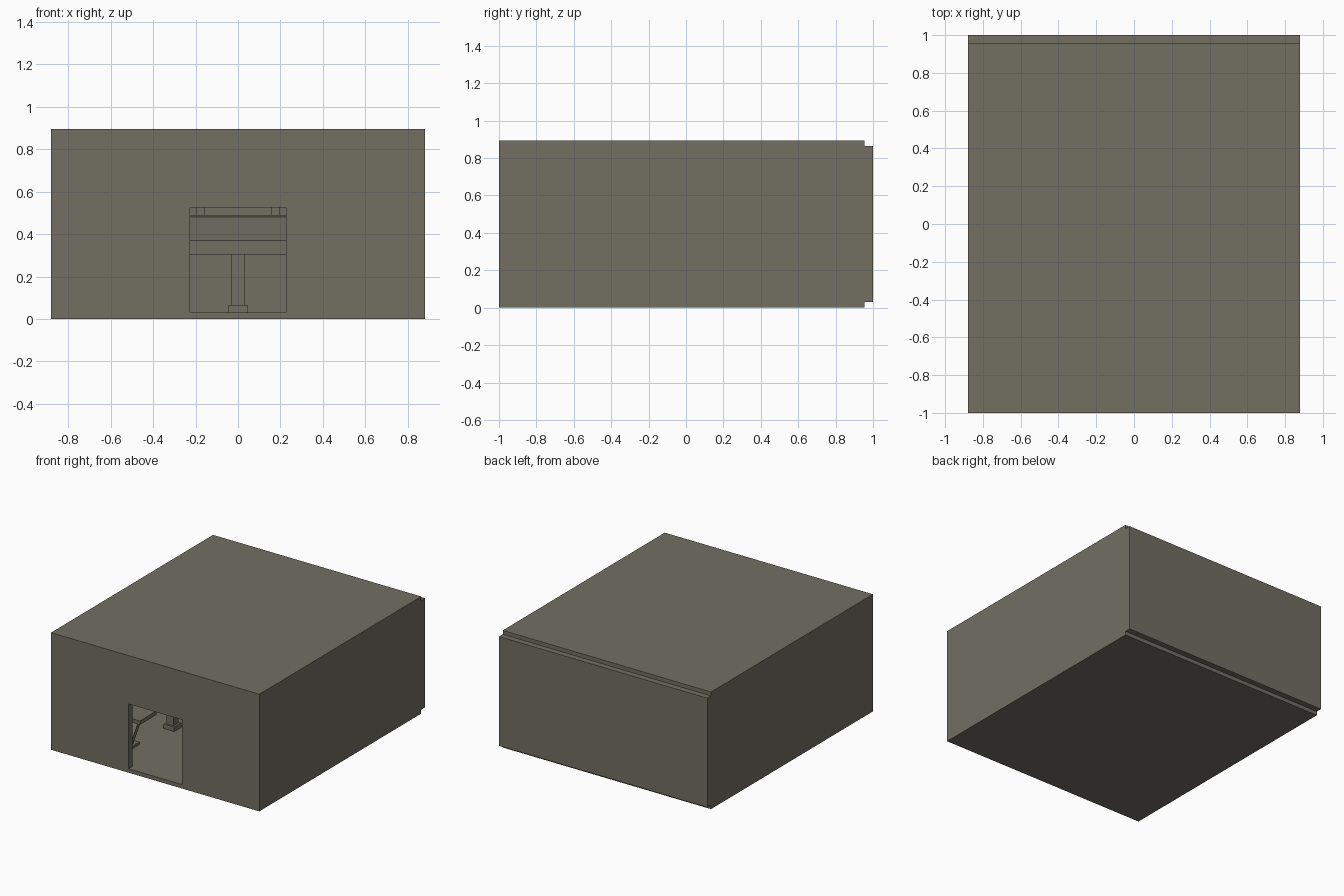
import bpy, bmesh, math
from mathutils import Matrix, Vector

if "Cube" in bpy.data.objects:
    bpy.data.objects.remove(bpy.data.objects["Cube"])

stone = bpy.data.materials.new("grey_brown_stone")
stone.diffuse_color = (0.168, 0.156, 0.124, 1)
stone.use_nodes = True
stone.node_tree.nodes["Principled BSDF"].inputs["Base Color"].default_value = stone.diffuse_color


def finish(name, bm):
    bmesh.ops.recalc_face_normals(bm, faces=bm.faces)
    me = bpy.data.meshes.new(name)
    bm.to_mesh(me)
    bm.free()
    me.materials.append(stone)
    ob = bpy.data.objects.new(name, me)
    bpy.context.collection.objects.link(ob)
    return ob


def box(name, x, y, z):
    """Box from (min, max) ranges."""
    bm = bmesh.new()
    size = [r[1] - r[0] for r in (x, y, z)]
    mid = Vector([(r[0] + r[1]) / 2 for r in (x, y, z)])
    bmesh.ops.create_cube(bm, size=1, matrix=Matrix.Translation(mid) @ Matrix.Diagonal((*size, 1)))
    return finish(name, bm)


def prism(name, x, profile):
    """Extrude a y/z profile along x."""
    bm = bmesh.new()
    f = bm.faces.new([bm.verts.new((x[0], y, z)) for y, z in profile])
    ext = bmesh.ops.extrude_face_region(bm, geom=[f])["geom"]
    bmesh.ops.translate(bm, vec=(x[1] - x[0], 0, 0),
                        verts=[v for v in ext if isinstance(v, bmesh.types.BMVert)])
    return finish(name, bm)


W, T, F, H = 0.88, 0.045, 0.03, 0.895   # half width, wall, slab, height
DW, DH = 0.225, 0.525                   # doorway half width and top

# Floor, roof and back wall (the back wall sits between the slab levels)
box("floor", (-W, W), (-1, 1 - T), (0, F))
box("roof", (-W, W), (-1, 1 - T), (H - F, H))
box("back_wall", (-W, W), (1 - T, 1), (F, H - F))

# Front wall with a doorway, cut as one clean face and extruded
bm = bmesh.new()
outline = [(-W, F), (-DW, F), (-DW, DH), (DW, DH), (DW, F), (W, F), (W, H - F), (-W, H - F)]
f = bm.faces.new([bm.verts.new((x, -1, z)) for x, z in outline])
ext = bmesh.ops.extrude_face_region(bm, geom=[f])["geom"]
bmesh.ops.translate(bm, vec=(0, T, 0), verts=[v for v in ext if isinstance(v, bmesh.types.BMVert)])
finish("front_wall", bm)

# Side walls
for side, s in (("left", -1), ("right", 1)):
    box(side + "_wall", sorted((s * W, s * (W - T))), (-1 + T, 1 - T), (F, H - F))

# Long counter on three pedestals
CW = 0.55
for i, cx in enumerate((-0.36, 0, 0.36)):
    box(f"pedestal_base_{i}", (cx - 0.045, cx + 0.045), (-0.32, -0.23), (F, 0.065))
    box(f"pedestal_post_{i}", (cx - 0.03, cx + 0.03), (-0.305, -0.245), (0.065, 0.305))
    box(f"pedestal_latch_{i}", (cx - 0.008, cx + 0.008), (-0.312, -0.305), (0.22, 0.245))
box("counter_top", (-CW, CW), (-0.38, -0.08), (0.305, 0.365))
prism("sloped_panel", (-CW, CW), [(-0.375, 0.37), (-0.17, 0.48), (-0.08, 0.48), (-0.08, 0.365), (-0.375, 0.365)])
box("upper_ledge", (-CW, CW), (-0.18, -0.08), (0.48, 0.49))
for i, cx in enumerate((-0.525, -0.175, 0.175, 0.525)):
    box(f"upper_post_{i}", (cx - 0.02, cx + 0.02), (-0.14, -0.1), (0.49, 0.62))

# Seats beside the doorway, on slanted supports
for side, cx in (("left", -0.44), ("right", 0.44)):
    box(side + "_seat_foot", (cx - 0.05, cx + 0.05), (-0.74, -0.63), (F, 0.05))
    prism(side + "_seat_support", (cx - 0.03, cx + 0.03),
          [(-0.72, 0.05), (-0.68, 0.05), (-0.56, 0.22), (-0.60, 0.22)])
    box(side + "_seat", (cx - 0.1, cx + 0.1), (-0.7, -0.5), (0.22, 0.25))
